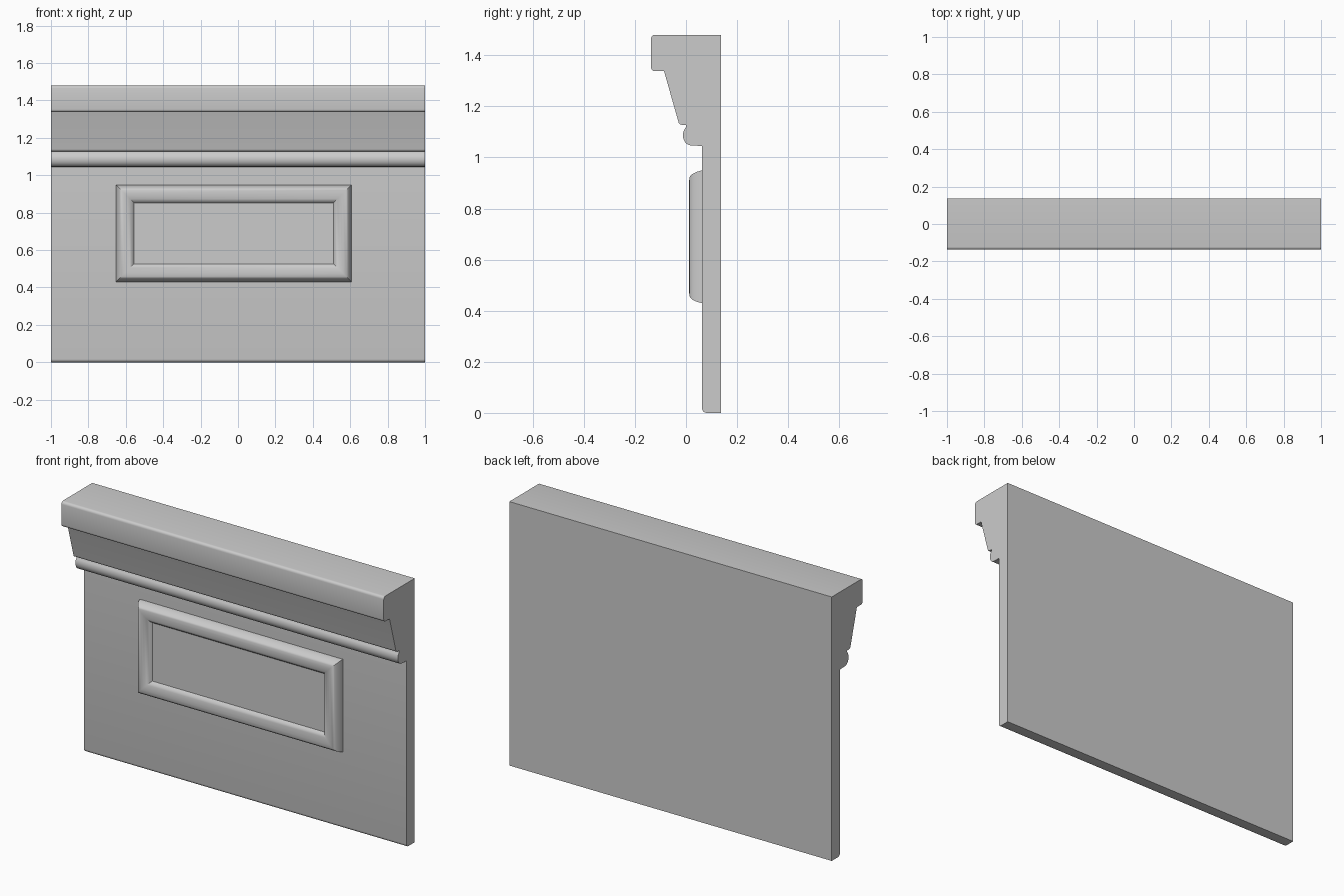
import bpy, bmesh, math

if "Cube" in bpy.data.objects:
    bpy.data.objects.remove(bpy.data.objects["Cube"])


def finish(name, bm):
    bmesh.ops.recalc_face_normals(bm, faces=bm.faces)
    mesh = bpy.data.meshes.new(name)
    bm.to_mesh(mesh)
    bm.free()
    ob = bpy.data.objects.new(name, mesh)
    bpy.context.collection.objects.link(ob)
    bpy.ops.object.select_all(action='DESELECT')
    ob.select_set(True)
    bpy.context.view_layer.objects.active = ob
    bpy.ops.object.shade_smooth_by_angle(angle=math.radians(35))
    return ob


def arc(cy, cz, ry, rz, a0, a1, n):
    """Points of an elliptical arc in the y-z plane, angles in degrees."""
    out = []
    for i in range(n + 1):
        a = math.radians(a0 + (a1 - a0) * i / n)
        out.append((cy + ry * math.cos(a), cz + rz * math.sin(a)))
    return out


# Wall and cornice: one side profile (y, z) swept along x
profile = [(0.137, 0.0)]
profile += arc(0.081, 0.017, 0.018, 0.017, 270, 180, 4)       # bottom edge
profile += [(0.063, 1.045), (0.02, 1.047)]
profile += arc(0.02, 1.087, 0.032, 0.04, 255, 130, 8)         # bead
profile += [(0.0, 1.128), (-0.017, 1.128)]
profile += arc(-0.017, 1.141, 0.013, 0.013, 255, 180, 3)      # cove foot
profile += [(-0.086, 1.338)]
profile += arc(-0.122, 1.353, 0.015, 0.015, 270, 180, 4)      # cap lower edge
profile += arc(-0.122, 1.465, 0.015, 0.015, 180, 90, 4)       # cap upper edge
profile += [(0.137, 1.48)]

bm = bmesh.new()
face = bm.faces.new([bm.verts.new((-1, y, z)) for y, z in profile])
ext = bmesh.ops.extrude_face_region(bm, geom=[face], use_keep_orig=True)
for v in ext['geom']:
    if isinstance(v, bmesh.types.BMVert):
        v.co.x = 1
finish("wall_with_cornice", bm)

# Raised panel: moulding section (inset, y) run around a rectangle
x0, x1, z0, z1 = -0.653, 0.607, 0.43, 0.949
section = [(0.0, 0.07), (0.0, 0.06), (0.006, 0.04), (0.013, 0.026), (0.02, 0.018),
           (0.028, 0.0135), (0.045, 0.012), (0.06, 0.0135), (0.075, 0.018),
           (0.087, 0.025), (0.096, 0.036)]
bm = bmesh.new()
loops = [[bm.verts.new(p) for p in ((x0 + d, y, z0 + d), (x1 - d, y, z0 + d),
                                    (x1 - d, y, z1 - d), (x0 + d, y, z1 - d))]
         for d, y in section]
for a, b in zip(loops, loops[1:]):
    for i in range(4):
        j = (i + 1) % 4
        bm.faces.new((a[i], a[j], b[j], b[i]))
bm.faces.new(loops[-1])
bm.faces.new(loops[0][::-1])
finish("raised_panel", bm)
